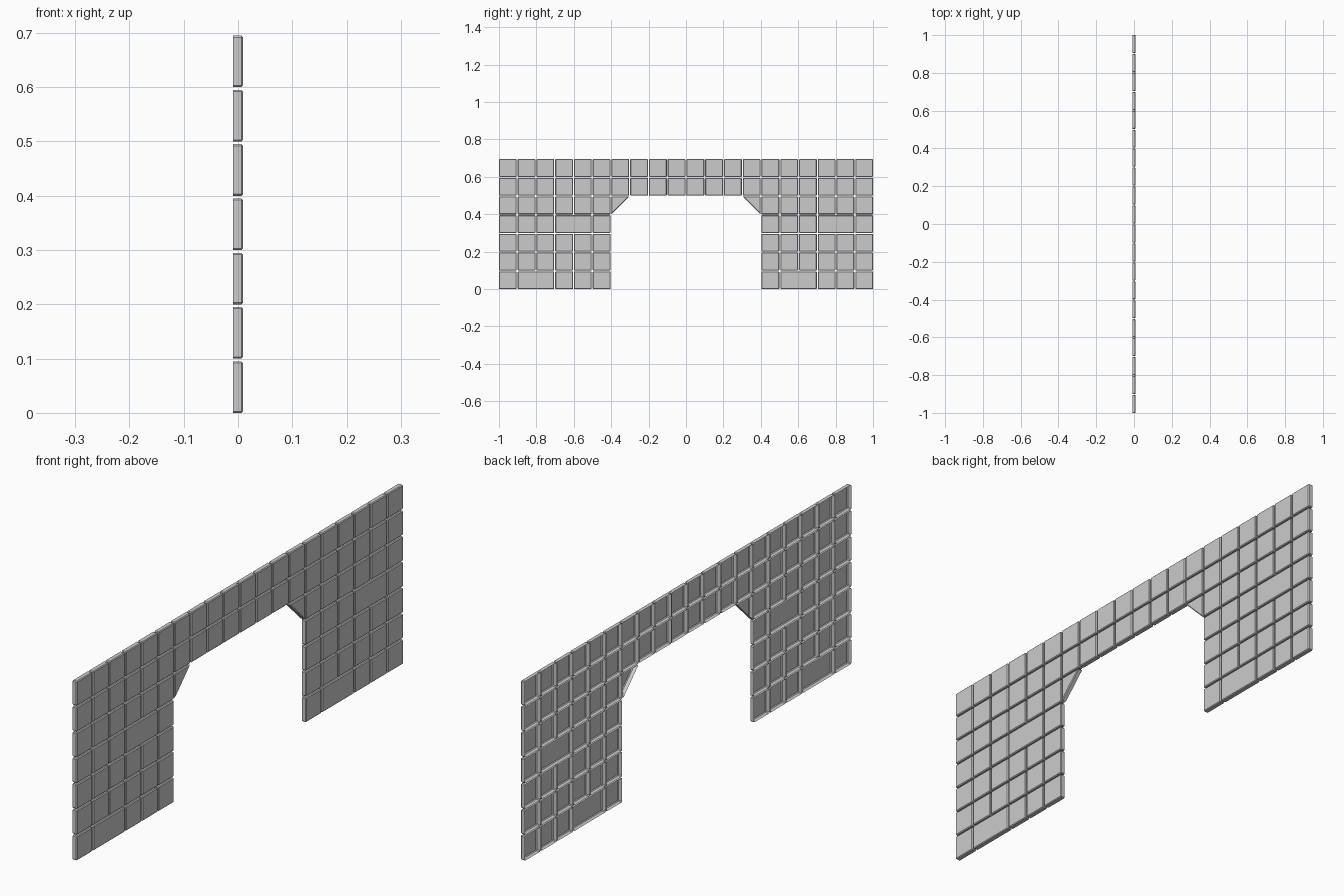
import bpy, bmesh

if "Cube" in bpy.data.objects:
    bpy.data.objects.remove(bpy.data.objects["Cube"])

T = 0.009                    # half thickness
W = 0.095                    # tile size
PY = (2 - W) / 19            # column pitch
PZ = 0.1                     # row pitch


def add_tray(bm, outline):
    """Shallow shell: face on +x, walls going back, open on -x, chamfered edges."""
    front = [bm.verts.new((T, y, z)) for y, z in outline]
    back = [bm.verts.new((-T, y, z)) for y, z in outline]
    n = len(outline)
    faces = [bm.faces.new(front)]
    for i in range(n):
        j = (i + 1) % n
        faces.append(bm.faces.new((front[j], front[i], back[i], back[j])))
    edges = {e for f in faces for e in f.edges if not e.is_boundary}
    bmesh.ops.bevel(bm, geom=list(edges), offset=0.003, segments=1,
                    affect='EDGES', profile=0.5)


def finish(bm, name):
    mesh = bpy.data.meshes.new(name)
    bm.to_mesh(mesh)
    bm.free()
    obj = bpy.data.objects.new(name, mesh)
    bpy.context.collection.objects.link(obj)


# Double-width tiles, as (row, first column)
doubles = {(0, 1), (3, 3), (0, 15), (3, 17)}

# Tile courses: two piers below, full-width lintel above
for row in range(7):
    bm = bmesh.new()
    z0, z1 = row * PZ, row * PZ + W
    col = 0
    while col < 20:
        if row < 5 and 6 <= col < 14:
            col += 1
            continue
        span = 2 if (row, col) in doubles else 1
        y0 = -1 + col * PY
        y1 = y0 + (span - 1) * PY + W
        add_tray(bm, [(y0, z0), (y1, z0), (y1, z1), (y0, z1)])
        col += span
    finish(bm, f"tile_course_{row + 1}")

# Triangular brackets in the upper corners of the opening
z0, z1 = 4 * PZ, 4 * PZ + W
a, b = -1 + 6 * PY, -1 + 6 * PY + W
bm = bmesh.new()
add_tray(bm, [(a, z0), (b, z1), (a, z1)])
finish(bm, "left_corner_bracket")
bm = bmesh.new()
add_tray(bm, [(-a, z0), (-a, z1), (-b, z1)])
finish(bm, "right_corner_bracket")
